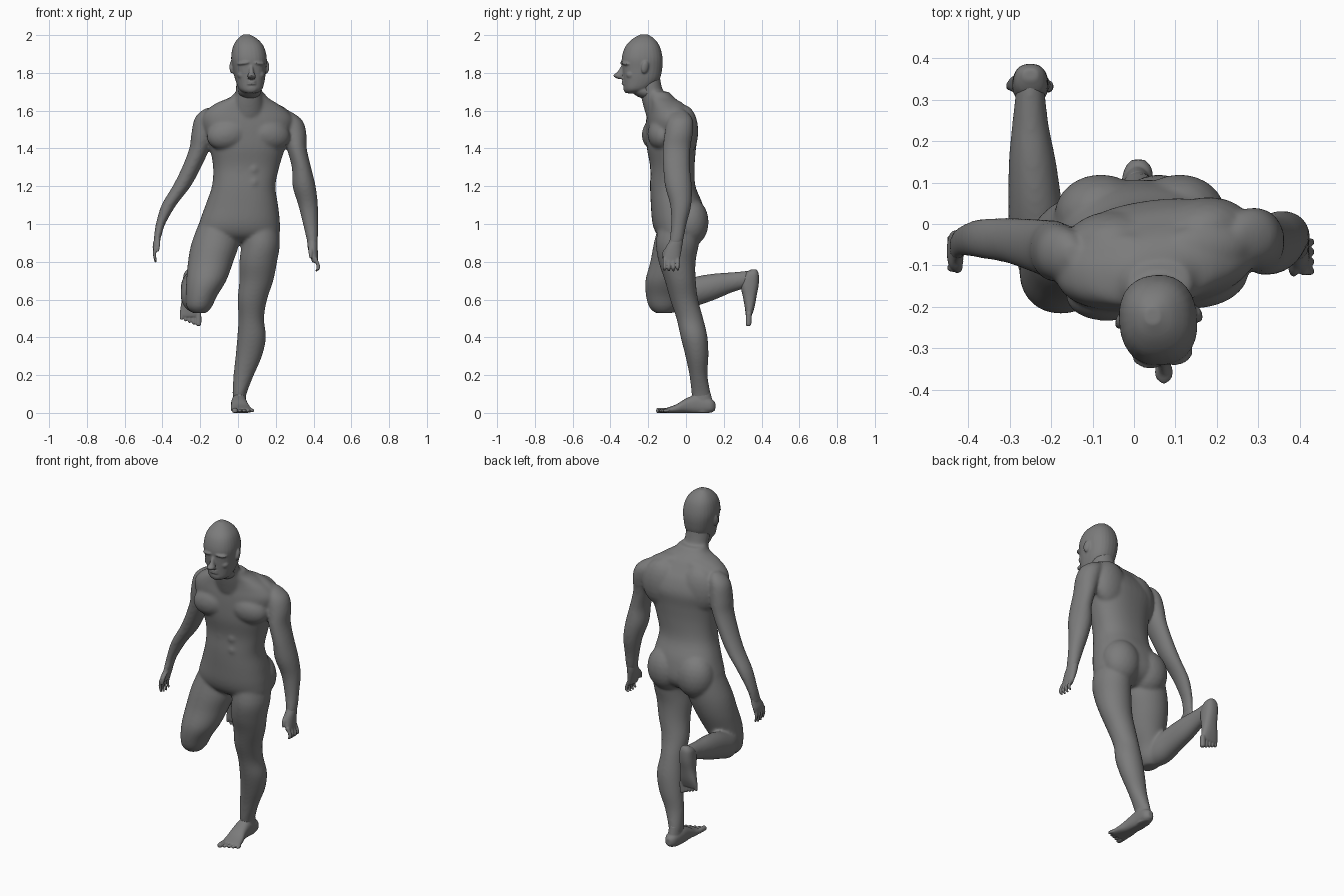
import bpy, bmesh
from math import sin, cos, pi, radians, copysign
from mathutils import Matrix

bm = bmesh.new()
skin = bpy.data.materials.new("dark_grey")
skin.diffuse_color = (.2, .2, .2, 1)


def spline(secs, n=4):
    """Catmull-Rom through the section tuples."""
    secs = [tuple(s) + (0,) * (6 - len(s)) for s in secs]
    out = []
    for i in range(len(secs) - 1):
        a, b, c, d = (secs[max(0, min(len(secs) - 1, i + k))] for k in (-1, 0, 1, 2))
        for j in range(n):
            t = j / n
            out.append([0.5 * (2 * q + (r - p) * t + (2 * p - 5 * q + 4 * r - s) * t * t
                               + (3 * q - p - 3 * r + s) * t ** 3)
                        for p, q, r, s in zip(a, b, c, d)])
    return out + [list(secs[-1])]


def loft(secs, axis='z', power=2.0, n=28):
    """Closed skin over sections (x, y, z, radius a, radius b, yaw in degrees)."""
    rings = []
    for x, y, z, ra, rb, yaw in spline(secs):
        ring = []
        for k in range(n):
            c, s = cos(2 * pi * k / n), sin(2 * pi * k / n)
            u = max(ra, .002) * copysign(abs(c) ** (2 / power), c)
            v = max(rb, .002) * copysign(abs(s) ** (2 / power), s)
            w = radians(yaw)
            if axis == 'z':
                p = (x + u * cos(w) - v * sin(w), y + u * sin(w) + v * cos(w), z)
            else:
                p = (x + u, y, max(z + v, 0))
            ring.append(bm.verts.new(p))
        rings.append(ring)
    for r, q in zip(rings, rings[1:]):
        for k in range(n):
            bm.faces.new((r[k], r[(k + 1) % n], q[(k + 1) % n], q[k]))
    bm.faces.new(rings[0][::-1])
    bm.faces.new(rings[-1])


def blob(center, radii, rot=(0, 0, 0)):
    m = Matrix.Translation(center)
    for a, ax in zip(rot, 'XYZ'):
        m = m @ Matrix.Rotation(radians(a), 4, ax)
    bmesh.ops.create_icosphere(bm, subdivisions=3, radius=1,
                               matrix=m @ Matrix.Diagonal((*radii, 1)))


def finish(name, voxel, iterations):
    """Fuse everything built so far into one soft skin."""
    bmesh.ops.recalc_face_normals(bm, faces=bm.faces)
    mesh = bpy.data.meshes.new(name)
    bm.to_mesh(mesh)
    bm.clear()
    mesh.materials.append(skin)
    ob = bpy.data.objects.new(name, mesh)
    bpy.context.collection.objects.link(ob)
    fuse = ob.modifiers.new("fuse", 'REMESH')
    fuse.mode, fuse.voxel_size, fuse.use_smooth_shade = 'VOXEL', voxel, True
    soft = ob.modifiers.new("soften", 'SMOOTH')
    soft.factor, soft.iterations = .5, iterations


# torso, shoulders turned slightly against the hips
loft([(.06, -.15, 1.70, .075, .06, 5), (.057, -.135, 1.67, .10, .072, 6), (.045, -.115, 1.64, .16, .085, 7),
      (.045, -.10, 1.60, .215, .10, 8), (.05, -.085, 1.55, .245, .12, 8),
      (.05, -.075, 1.48, .232, .132, 8), (.05, -.077, 1.40, .20, .127, 7),
      (.043, -.072, 1.30, .175, .116, 5), (.03, -.07, 1.20, .168, .12, 2),
      (.02, -.048, 1.10, .192, .138), (.008, -.035, 1.00, .214, .142),
      (.005, -.035, .94, .205, .115), (.01, -.04, .905, .09, .06)], power=2.3, n=40)
# trapezius, chest, shoulder blades, buttocks, belly
for s in (-1, 1):
    blob((.055 + s * .11, -.075 + s * .012, 1.605), (.12, .065, .045), (0, s * 17, 8))
    blob((.055 + s * .105, -.145 + s * .015, 1.475), (.118, .073, .085), (0, s * 12, 8))
    blob((.055 + s * .11, -.025 + s * .016, 1.49), (.115, .073, .14), (0, 0, 8))
    blob((.015 + s * .095, .022, 1.01), (.112, .098, .13))
    for z in (1.36, 1.29, 1.22):
        blob((.043 + s * .036, -.155, z), (.04, .036, .04))

# standing leg
loft([(.11, -.03, 1.02, .10, .11), (.12, -.045, .90, .102, .114), (.107, -.047, .80, .10, .098),
      (.097, -.03, .70, .09, .082), (.076, -.01, .60, .078, .074), (.07, .02, .50, .068, .071),
      (.072, .043, .40, .076, .071), (.057, .058, .30, .070, .061), (.03, .066, .20, .054, .048),
      (.008, .08, .10, .037, .050), (.008, .085, .05, .03, .045)])

# raised leg
loft([(-.10, -.03, 1.02, .10, .11), (-.12, -.05, .90, .126, .12), (-.145, -.072, .80, .12, .117),
      (-.168, -.105, .70, .106, .11), (-.193, -.118, .62, .083, .094),
      (-.205, -.12, .56, .066, .075), (-.205, -.12, .528, .036, .042)])
loft([(-.21, -.17, .61, .04, .045), (-.213, -.12, .605, .06, .07), (-.228, -.04, .612, .072, .08),
      (-.238, .05, .642, .065, .079), (-.245, .15, .668, .057, .07), (-.25, .24, .69, .044, .054),
      (-.25, .31, .705, .036, .046), (-.25, .355, .715, .03, .035)], axis='y')

# arms
loft([(.245, -.03, 1.605, .015, .02), (.262, -.032, 1.575, .05, .055), (.282, -.032, 1.54, .064, .07),
      (.299, -.038, 1.48, .063, .075), (.311, -.05, 1.40, .053, .073), (.336, -.05, 1.30, .051, .071),
      (.35, -.04, 1.20, .061, .071), (.371, -.028, 1.10, .052, .056), (.384, -.038, 1.00, .040, .041),
      (.393, -.05, .92, .030, .037), (.395, -.06, .89, .024, .034)])
loft([(-.15, -.07, 1.615, .015, .02), (-.163, -.07, 1.59, .042, .05), (-.178, -.07, 1.55, .055, .066),
      (-.19, -.066, 1.47, .058, .073), (-.204, -.06, 1.40, .054, .07), (-.246, -.05, 1.30, .050, .063),
      (-.298, -.04, 1.20, .048, .055), (-.366, -.035, 1.10, .039, .048), (-.41, -.04, 1.00, .025, .037),
      (-.424, -.05, .94, .020, .036), (-.43, -.056, .91, .016, .034)])

# neck
loft([(.058, -.2, 1.80, .06, .06), (.058, -.195, 1.74, .068, .064), (.057, -.178, 1.69, .070, .064),
      (.053, -.15, 1.64, .085, .08), (.05, -.11, 1.57, .10, .10)])
finish("body", .0075, 12)

# hands: palms, fingers, thumbs
loft([(.389, -.045, .95, .024, .028), (.393, -.052, .91, .027, .036), (.396, -.066, .87, .026, .044),
      (.406, -.078, .81, .018, .045), (.41, -.08, .795, .015, .04)])
loft([(-.422, -.048, .96, .014, .028), (-.427, -.054, .92, .017, .039), (-.435, -.062, .89, .016, .046),
      (-.438, -.068, .86, .013, .044)])
for i in range(4):
    y, tip = -.114 + i * .0235, .752 - .004 * (i in (1, 2))
    loft([(.409, y, .82, .010, .010), (.423, y, .785, .010, .0095), (.425, y, .765, .010, .009),
          (.412, y, tip, .006, .006)], n=10)
    y, tip = -.106 + i * .0235, .803 - .006 * (i in (1, 2))
    loft([(-.437, y, .875, .010, .010), (-.442, y, .84, .009, .009), (-.436, y, tip, .006, .006)], n=10)
for x, y, z in ((.385, -.10, .89), (-.425, -.092, .925)):
    loft([(x, y + .02, z, .014, .014), (x, y - .01, z - .035, .013, .013),
          (x, y - .02, z - .072, .007, .007)], n=10)
finish("hands", .0042, 4)

# feet: the flat one and the hanging one
loft([(.008, .08, .12, .033, .046), (.008, .085, .07, .035, .054), (.008, .088, .035, .036, .058),
      (.008, .088, .002, .03, .052)])
loft([(.01, .155, .035, .015, .02), (.01, .13, .038, .034, .037), (.005, .06, .045, .041, .052),
      (.008, 0, .037, .045, .039), (.015, -.05, .022, .053, .024), (.022, -.095, .014, .057, .015),
      (.022, -.11, .012, .052, .012)], axis='y', power=2.4)
loft([(-.25, .36, .76, .018, .014), (-.25, .347, .735, .037, .038), (-.25, .337, .68, .043, .048),
      (-.25, .337, .62, .044, .037), (-.253, .337, .56, .051, .026), (-.255, .333, .52, .054, .017),
      (-.255, .332, .508, .05, .012)], power=2.4)
# toes: big toe towards the midline
for i in range(5):
    r = .015 if i == 0 else .0095
    x, tip = -.017 + i * .0225 + .004 * (i > 0), -.158 + .009 * i
    loft([(x, -.09, .013, r, r), (x, tip + .01, .012, r, r), (x, tip, .011, r * .5, r * .5)],
         axis='y', n=12)
    x, tip = -.209 - i * .0215 - .004 * (i > 0), .46 + .008 * i
    loft([(x, .333, .53, r, r), (x, .331, tip + .01, r, r), (x, .33, tip, r * .5, r * .5)], n=12)
finish("feet", .0042, 4)

# head
loft([(.068, -.28, 1.692, .03, .035, 5), (.067, -.262, 1.712, .06, .066, 5),
      (.064, -.238, 1.76, .077, .095, 5), (.06, -.232, 1.82, .088, .106, 5),
      (.058, -.232, 1.88, .094, .108, 5), (.055, -.23, 1.94, .081, .091, 5),
      (.05, -.225, 1.98, .052, .058, 5), (.045, -.222, 2.003, .018, .02, 5)], power=2.3)
# jaw and underside running into the neck
blob((.062, -.225, 1.705), (.062, .075, .04), (-18, 0, 0))
# nose, mouth, chin
loft([(.07, -.328, 1.84, .010, .014), (.071, -.346, 1.805, .013, .018),
      (.072, -.358, 1.785, .022, .028), (.071, -.343, 1.768, .018, .018)], n=14)
blob((.07, -.312, 1.722), (.036, .02, .03))
for z in (1.755, 1.742):
    blob((.071, -.327, z), (.026, .014, .006))
# brow, eyes, cheeks, ears
for s in (-1, 1):
    blob((.068 + s * .037, -.32 + s * .004, 1.852), (.038, .024, .011), (0, s * 8, s * 16))
    blob((.069 + s * .034, -.318 + s * .004, 1.828), (.014, .013, .008))
    blob((.068 + s * .046, -.296 + s * .004, 1.79), (.027, .026, .024))
    blob((.06 + s * .093, -.225 + s * .008, 1.83), (.011, .02, .034), (-12, 0, s * 20))
finish("head", .0048, 4)
